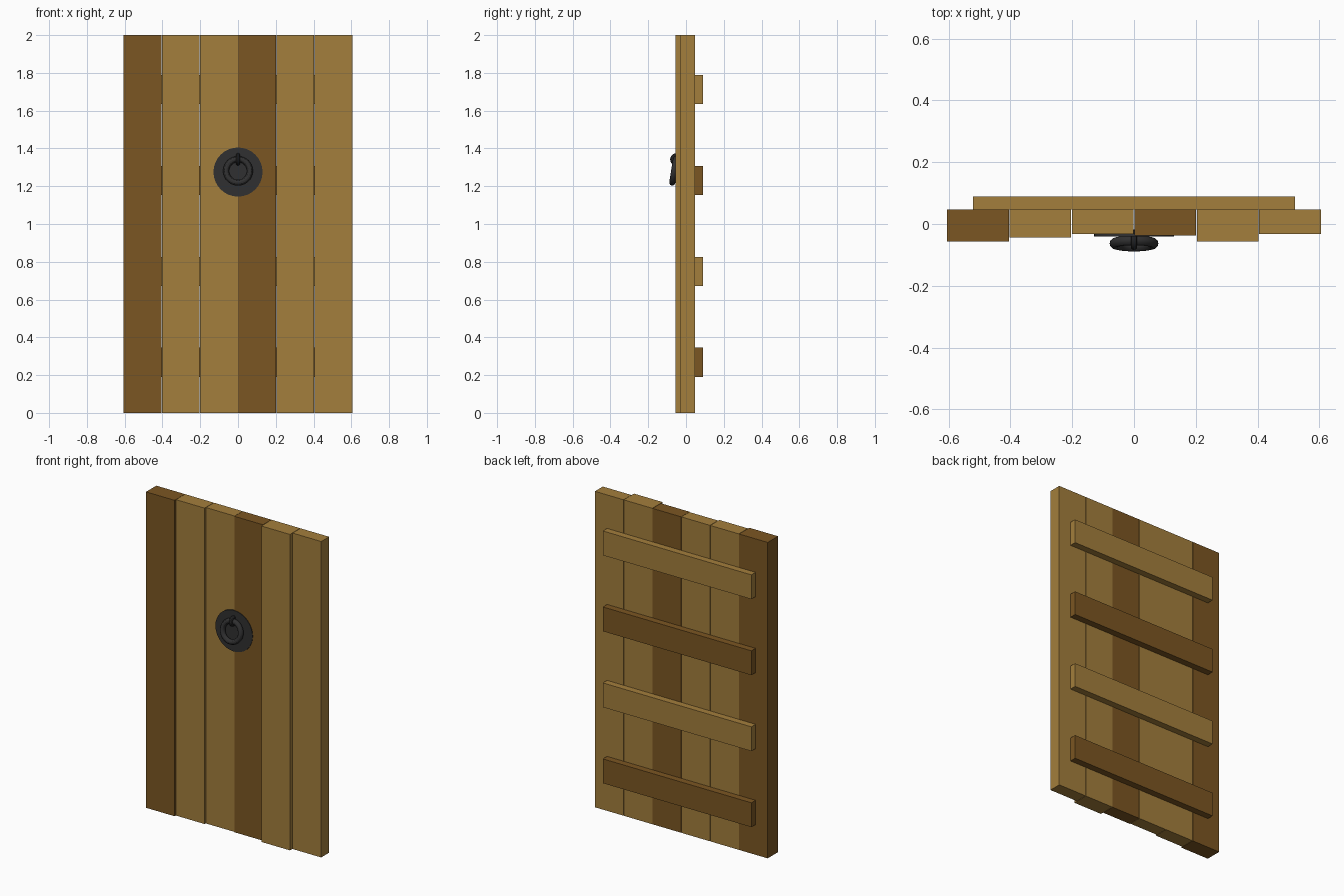
import bpy, math

if "Cube" in bpy.data.objects:
    bpy.data.objects.remove(bpy.data.objects["Cube"])


def material(name, rgb):
    m = bpy.data.materials.new(name)
    m.diffuse_color = (*rgb, 1)
    m.use_nodes = True
    m.node_tree.nodes["Principled BSDF"].inputs["Base Color"].default_value = m.diffuse_color
    return m


LIGHT = material("light_wood", (0.366, 0.209, 0.045))
DARK = material("dark_wood", (0.198, 0.093, 0.016))
IRON = material("dark_iron", (0.030, 0.030, 0.031))


def finish(name, mat, smooth=False):
    ob = bpy.context.object
    ob.name = name
    ob.data.materials.append(mat)
    if smooth:
        bpy.ops.object.shade_smooth_by_angle()
    return ob


def box(name, x0, x1, y0, y1, z0, z1, mat):
    bpy.ops.mesh.primitive_cube_add(
        size=1, location=((x0 + x1) / 2, (y0 + y1) / 2, (z0 + z1) / 2))
    bpy.context.object.scale = (x1 - x0, y1 - y0, z1 - z0)
    bpy.ops.object.transform_apply(location=False, rotation=False, scale=True)
    return finish(name, mat)


BACK = 0.047

# Upright planks, each with its own thickness and a thin gap between
fronts = [-0.056, -0.044, -0.033, -0.037, -0.056, -0.032]
for i, front in enumerate(fronts):
    x = -0.505 + 0.202 * i
    box(f"plank_{i + 1}", x - 0.1, x + 0.1, front, BACK, 0, 2,
        DARK if i % 3 == 0 else LIGHT)

# Cross braces on the back
for i in range(4):
    z = 0.268 + 0.481 * i
    box(f"back_brace_{i + 1}", -0.52, 0.52, BACK, 0.089, z - 0.077, z + 0.077,
        LIGHT if i % 2 else DARK)

# Round handle plate
bpy.ops.mesh.primitive_cylinder_add(
    vertices=32, radius=0.13, depth=0.009, location=(0, -0.0360, 1.275),
    rotation=(math.pi / 2, 0, 0))
finish("handle_plate", IRON, True)

# Hanging ring, bottom leaning outward
bpy.ops.mesh.primitive_torus_add(
    major_segments=40, minor_segments=12, major_radius=0.063,
    minor_radius=0.016, location=(0, -0.063, 1.281),
    rotation=(math.radians(90 - 9), 0, 0))
finish("handle_ring", IRON, True)

# Small loop holding the ring
bpy.ops.mesh.primitive_torus_add(
    major_segments=20, minor_segments=10, major_radius=0.022,
    minor_radius=0.011, location=(0, -0.051, 1.342),
    rotation=(0, math.pi / 2, 0))
finish("ring_loop", IRON, True)
